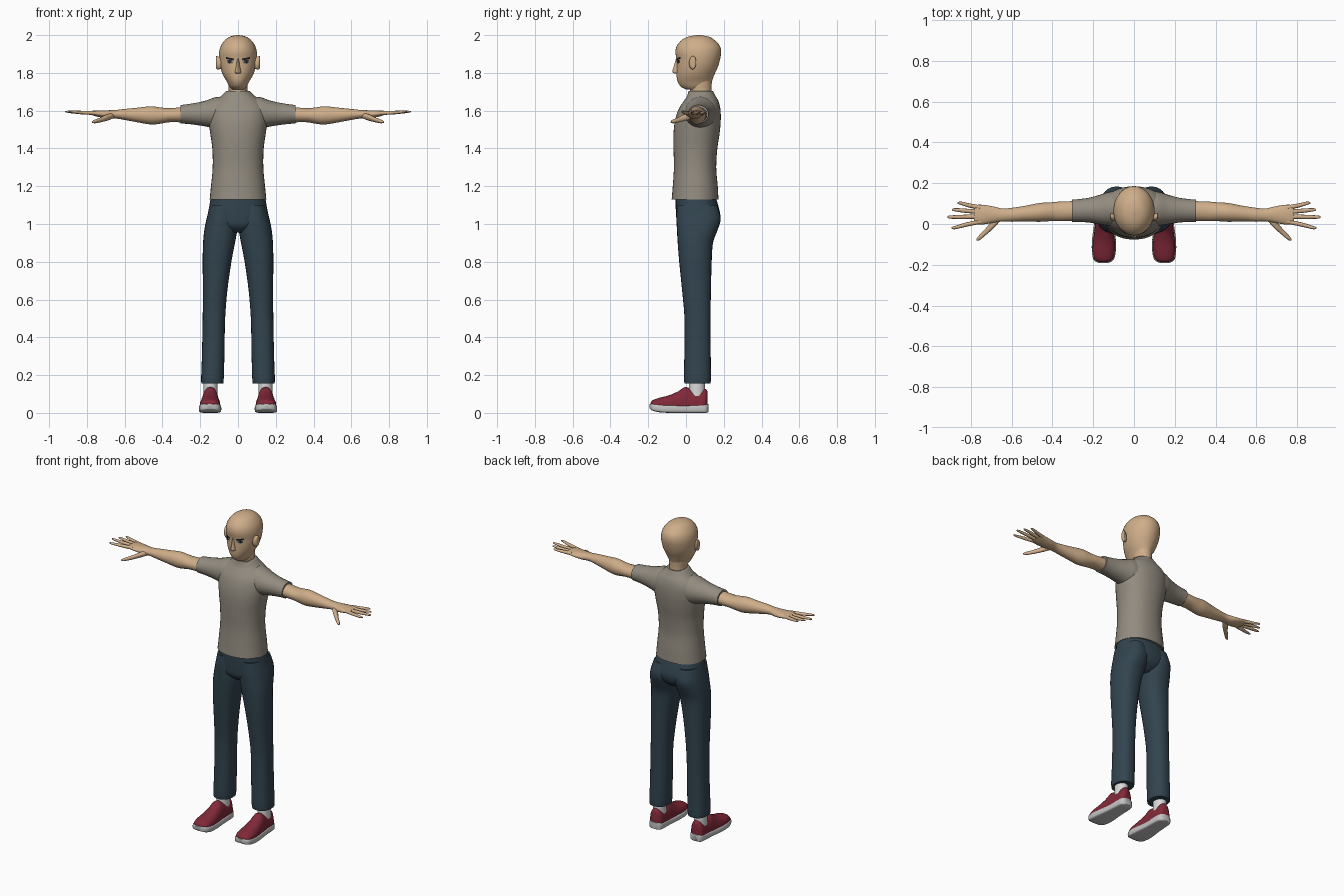
import bpy, bmesh, math


def material(name, rgb):
    m = bpy.data.materials.new(name)
    m.diffuse_color = (*rgb, 1)
    return m


SKIN = material("skin", (0.62, 0.42, 0.25))
SHIRT = material("shirt_grey", (0.29, 0.26, 0.215))
DENIM = material("dark_denim", (0.032, 0.058, 0.078))
SHOE = material("shoe_red", (0.22, 0.022, 0.04))
RUBBER = material("sole_grey", (0.55, 0.55, 0.55))
SOCK = material("sock_white", (0.7, 0.7, 0.7))
DARK = material("brow_dark", (0.015, 0.015, 0.015))
IRIS = material("eye_blue", (0.05, 0.085, 0.11))


def finish(name, bm, mat, mirror, angle=50):
    bmesh.ops.recalc_face_normals(bm, faces=bm.faces)
    me = bpy.data.meshes.new(name)
    bm.to_mesh(me)
    bm.free()
    me.materials.append(mat)
    ob = bpy.data.objects.new(name, me)
    bpy.context.collection.objects.link(ob)
    bpy.ops.object.select_all(action='DESELECT')
    ob.select_set(True)
    bpy.context.view_layer.objects.active = ob
    bpy.ops.object.shade_smooth_by_angle(angle=math.radians(angle))
    if mirror:
        md = ob.modifiers.new("mirror", 'MIRROR')
        md.use_clip = False
        md.use_mirror_merge = False
    return ob


def smooth_rows(rows, steps):
    """Catmull-Rom interpolation between the section rows."""
    out = []
    for i in range(len(rows) - 1):
        p0, p1 = rows[max(i - 1, 0)], rows[i]
        p2, p3 = rows[i + 1], rows[min(i + 2, len(rows) - 1)]
        for s in range(steps):
            t = s / steps
            out.append([0.5 * (2 * b + (c - a) * t + (2 * a - 5 * b + 4 * c - d) * t * t
                               + (3 * b - a - 3 * c + d) * t ** 3)
                        for a, b, c, d in zip(p0, p1, p2, p3)])
    return out + [list(rows[-1])]


def loft(name, mat, axis, rows, n=2.0, seg=28, steps=4, mirror=False, floor=None):
    """Rows are (position on axis, a min, a max, b min, b max)."""
    bm = bmesh.new()
    rings = []
    for t, a0, a1, b0, b1 in smooth_rows(rows, steps):
        ring = []
        for k in range(seg):
            g = 2 * math.pi * k / seg
            c, s = math.cos(g), math.sin(g)
            a = (a0 + a1) / 2 + (a1 - a0) / 2 * math.copysign(abs(c) ** (2 / n), c)
            b = (b0 + b1) / 2 + (b1 - b0) / 2 * math.copysign(abs(s) ** (2 / n), s)
            if floor is not None:
                b = max(b, floor)
            ring.append(bm.verts.new({'X': (t, a, b), 'Y': (a, t, b), 'Z': (a, b, t)}[axis]))
        rings.append(ring)
    for r, q in zip(rings, rings[1:]):
        for k in range(seg):
            bm.faces.new((r[k], r[(k + 1) % seg], q[(k + 1) % seg], q[k]))
    bm.faces.new(rings[0])
    bm.faces.new(rings[-1])
    return finish(name, bm, mat, mirror)


def sym(rows):
    """Rows (z, half width, y min, y max) centred on x = 0."""
    return [(z, -w, w, y0, y1) for z, w, y0, y1 in rows]


def mid(rows):
    """Rows (x, y, z, y radius, z radius) for parts running along x."""
    return [(x, y - ry, y + ry, z - rz, z + rz) for x, y, z, ry, rz in rows]


# Head and neck
head = loft("head", SKIN, 'Z', sym([
    (1.712, .034, .0, .125), (1.728, .046, -.028, .13), (1.755, .06, -.045, .137),
    (1.79, .08, -.05, .15), (1.83, .094, -.05, .168), (1.87, .1, -.05, .18),
    (1.91, .1, -.056, .186), (1.945, .09, -.048, .178), (1.975, .068, -.022, .15),
    (1.992, .042, .012, .12), (2.0, .008, .056, .076)]), seg=36)
loft("neck", SKIN, 'Z', sym([(1.63, .062, .02, .145), (1.68, .052, .022, .138),
                             (1.72, .05, .02, .135), (1.79, .055, .01, .14)]))

# Nose, ears
loft("nose", SKIN, 'Z', sym([(1.796, .010, -.056, -.03), (1.804, .016, -.072, -.03),
                             (1.83, .011, -.066, -.03), (1.875, .006, -.053, -.03)]),
     n=1.6, seg=12)
loft("ear", SKIN, 'X', mid([(.085, .032, 1.85, .012, .026), (.103, .034, 1.852, .018, .034),
                            (.114, .038, 1.856, .016, .034), (.117, .04, 1.858, .009, .024)]),
     seg=16, mirror=True)


def face_plate(name, mat, x0, x1, z0, z1, lift, slant=0.0):
    """Thin patch laid on the face."""
    bm = bmesh.new()
    N, M = 8, 3
    g = [[bm.verts.new((x0 + (x1 - x0) * i / N, -.05,
                        z0 + (z1 - z0) * j / M + slant * i / N)) for j in range(M + 1)]
         for i in range(N + 1)]
    for i in range(N):
        for j in range(M):
            bm.faces.new((g[i][j], g[i + 1][j], g[i + 1][j + 1], g[i][j + 1]))
    bmesh.ops.reverse_faces(bm, faces=bm.faces)
    ob = finish(name, bm, mat, False)
    sw = ob.modifiers.new("wrap", 'SHRINKWRAP')
    sw.target = head
    sw.wrap_mode = 'ABOVE_SURFACE'
    sw.offset = lift
    md = ob.modifiers.new("mirror", 'MIRROR')
    md.use_mirror_merge = False


# Eyes and brows
face_plate("brow", DARK, .022, .08, 1.867, 1.877, .004, .004)
face_plate("eye", IRIS, .03, .072, 1.851, 1.868, .002)
face_plate("pupil", DARK, .043, .059, 1.849, 1.868, .003)

# Shirt body and sleeves
loft("shirt_body", SHIRT, 'Z', sym([
    (1.13, .15, -.076, .172), (1.2, .143, -.07, .168), (1.3, .134, -.064, .16),
    (1.4, .136, -.066, .166), (1.48, .147, -.066, .178), (1.55, .156, -.058, .184),
    (1.61, .154, -.038, .182), (1.65, .125, -.012, .172), (1.675, .092, .004, .158),
    (1.705, .062, .014, .142)]), n=2.2, seg=40)
loft("sleeve", SHIRT, 'X', mid([
    (.07, .078, 1.585, .085, .09), (.12, .075, 1.587, .083, .084), (.165, .071, 1.585, .073, .07),
    (.22, .068, 1.583, .061, .059), (.27, .066, 1.582, .056, .052), (.305, .065, 1.581, .055, .049)]),
    mirror=True)

# Arms and palms
loft("arm", SKIN, 'X', mid([
    (.26, .065, 1.58, .048, .043), (.36, .062, 1.576, .048, .037), (.41, .06, 1.574, .046, .043),
    (.46, .057, 1.575, .046, .048), (.53, .051, 1.577, .039, .039), (.6, .045, 1.58, .034, .029),
    (.645, .044, 1.581, .032, .023), (.69, .046, 1.58, .04, .022), (.74, .046, 1.584, .048, .017),
    (.775, .047, 1.588, .046, .011), (.785, .047, 1.589, .036, .006)]), mirror=True)

# Fingers: base y, tip x, tip y
for label, y0, tx, ty in (("little", .08, .865, .102), ("ring", .059, .893, .07),
                          ("middle", .036, .915, .034), ("index", .012, .895, -.018)):
    loft(label + "_finger", SKIN, 'X', mid([
        (.75, y0, 1.587, .011, .011), ((.75 + tx) / 2, (y0 + ty) / 2, 1.59, .0105, .0095),
        (tx - .015, ty, 1.594, .008, .006), (tx, ty, 1.595, .003, .003)]),
        seg=10, steps=3, mirror=True)
loft("thumb", SKIN, 'X', mid([
    (.655, .03, 1.575, .014, .014), (.69, .0, 1.565, .023, .017), (.725, -.036, 1.552, .017, .013),
    (.757, -.066, 1.543, .013, .01), (.772, -.077, 1.54, .004, .004)]),
    seg=12, mirror=True)

# Trousers
loft("trouser_hips", DENIM, 'Z', sym([
    (1.15, .142, -.055, .155), (1.1, .151, -.055, .17), (1.04, .158, -.052, .182),
    (.99, .125, -.045, .165), (.955, .05, -.01, .12)]), n=2.3, seg=36)
loft("trouser_leg", DENIM, 'Z', [
    (1.1, .015, .148, -.048, .165), (1.03, .004, .166, -.051, .184), (.97, .004, .178, -.048, .168),
    (.9, .016, .185, -.044, .143), (.8, .035, .187, -.036, .136), (.65, .056, .186, -.021, .132),
    (.5, .068, .187, -.008, .13), (.3, .072, .191, -.009, .131), (.19, .075, .195, -.011, .132),
    (.155, .078, .194, -.008, .13)], n=2.3, mirror=True)

# Socks and shoes
loft("sock", SOCK, 'Z', [(.09, .108, .182, .015, .1), (.18, .108, .182, .015, .1)], mirror=True)
loft("shoe_upper", SHOE, 'Y', [(y, x0, x1, .08 - h, h) for y, x0, x1, h in (
    (-.187, .132, .168, .055), (-.175, .106, .192, .068), (-.14, .095, .202, .08),
    (-.09, .094, .201, .093), (-.04, .099, .195, .115), (-.005, .102, .191, .137),
    (.03, .102, .188, .126), (.07, .102, .187, .124), (.1, .106, .184, .128),
    (.114, .125, .167, .115))], n=2.3, floor=.03, mirror=True)
loft("shoe_sole", RUBBER, 'Y', [
    (-.192, .13, .17, .022, .046), (-.178, .102, .196, .012, .048), (-.14, .09, .206, .003, .046),
    (-.08, .089, .206, 0, .042), (0, .096, .196, 0, .04), (.07, .098, .191, 0, .044),
    (.105, .104, .186, 0, .046), (.118, .122, .17, .004, .046)], n=5, mirror=True)
